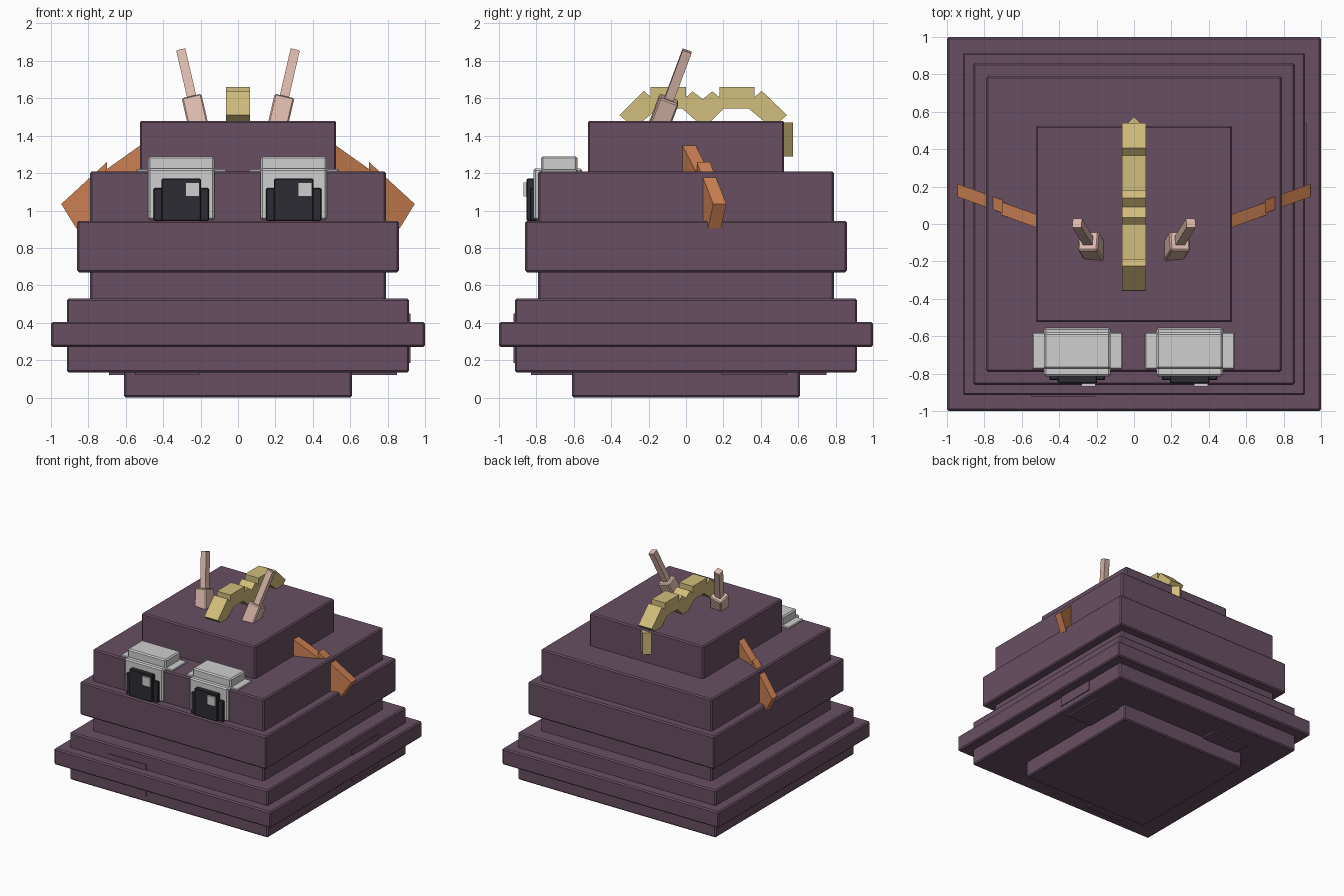
import bpy, bmesh, math
from mathutils import Euler, Vector

cube = bpy.data.objects.get("Cube")
if cube:
    bpy.data.objects.remove(cube, do_unlink=True)


def material(name, r, g, b):
    m = bpy.data.materials.new(name)
    m.use_nodes = True
    m.diffuse_color = (r, g, b, 1)
    m.node_tree.nodes["Principled BSDF"].inputs["Base Color"].default_value = (r, g, b, 1)
    return m


purple = material("dusky purple", 0.14, 0.078, 0.122)
grey = material("light grey", 0.62, 0.62, 0.62)
dark = material("near black", 0.025, 0.025, 0.033)
orange = material("burnt orange", 0.6, 0.215, 0.085)
gold = material("pale gold", 0.64, 0.51, 0.2)
pink = material("dusty pink", 0.71, 0.48, 0.41)


def finish(name, bm, mat, bevel=0):
    bmesh.ops.recalc_face_normals(bm, faces=bm.faces[:])
    mesh = bpy.data.meshes.new(name)
    bm.to_mesh(mesh)
    bm.free()
    mesh.materials.append(mat)
    ob = bpy.data.objects.new(name, mesh)
    bpy.context.collection.objects.link(ob)
    if bevel:
        mod = ob.modifiers.new("edge_bevel", 'BEVEL')
        mod.width = bevel
        mod.segments = 1
    return ob


def box(name, x, y, z, mat, bevel=0):
    """Box from (min, max) pairs."""
    bm = bmesh.new()
    bmesh.ops.create_cube(bm, size=1)
    for v in bm.verts:
        v.co = [sum(p) / 2 + c * (p[1] - p[0]) for p, c in zip((x, y, z), v.co)]
    return finish(name, bm, mat, bevel)


def prism(name, points, step, mat):
    """Polygon swept along the vector step."""
    bm = bmesh.new()
    face = bm.faces.new([bm.verts.new(p) for p in points])
    out = bmesh.ops.extrude_face_region(bm, geom=[face])
    moved = [g for g in out["geom"] if isinstance(g, bmesh.types.BMVert)]
    bmesh.ops.translate(bm, verts=moved, vec=step)
    return finish(name, bm, mat)


# Stacked square body tiers
tiers = [("foot", 0.61, 0, 0.15), ("lower_tier", 0.915, 0.135, 0.53),
         ("wide_rim", 1.0, 0.27, 0.405), ("waist_tier", 0.79, 0.5, 0.7),
         ("middle_tier", 0.86, 0.67, 0.945), ("eye_tier", 0.79, 0.92, 1.21),
         ("head_tier", 0.525, 1.19, 1.48)]
for name, h, z0, z1 in tiers:
    box(name, (-h, h), (-h, h), (z0, z1), purple, 0.01)

# Shallow raised panels on the lower tier
box("front_panel", (-0.55, -0.205), (-0.922, -0.8), (0.185, 0.45), purple)
box("side_panel", (0.8, 0.922), (0.19, 0.54), (0.185, 0.45), purple)
box("under_panel_front", (-0.55, -0.205), (-0.83, -0.58), (0.122, 0.2), purple)
box("under_panel_back", (-0.55, -0.205), (0.55, 0.75), (0.122, 0.2), purple)
box("under_panel_left", (0.55, 0.85), (0.19, 0.54), (0.122, 0.2), purple)
box("under_panel_right", (-0.69, -0.55), (0.19, 0.54), (0.122, 0.2), purple)

# Eyes
for side, cx in (("right", -0.303), ("left", 0.298)):
    def span(h):
        return (cx - h, cx + h)
    box(side + "_eye_socket", span(0.178), (-0.815, -0.555), (0.95, 1.225), grey, 0.01)
    box(side + "_eye_flange", span(0.24), (-0.775, -0.58), (1.2, 1.222), grey, 0.005)
    box(side + "_eye_cap", span(0.178), (-0.775, -0.58), (1.2, 1.29), grey, 0.01)
    box(side + "_eye_iris", span(0.148), (-0.835, -0.78), (0.945, 1.12), dark, 0.005)
    box(side + "_eye_pupil", span(0.105), (-0.853, -0.78), (0.945, 1.17), dark, 0.005)
    box(side + "_eye_glint", (cx + 0.023, cx + 0.097), (-0.868, -0.8), (1.075, 1.15), grey)

# Side fins, swept back as they leave the body
upper = [(0.45, 1.4), (0.71, 1.215), (0.69, 1.18), (0.45, 1.18)]
lower = [(0.7, 1.26), (0.945, 1.035), (0.865, 0.905), (0.7, 1.0)]
for side, s in (("right", -1), ("left", 1)):
    for name, pts, x0, y0 in (("upper_fin", upper, 0.53, -0.016),
                              ("lower_fin", lower, 0.79, 0.09)):
        prism(f"{side}_{name}", [(s * x, y0 + 0.36 * (x - x0), z) for x, z in pts],
              (0, 0.07, 0), orange)

# Leaning antennae: thick root and thin rod
for side, s in (("right", -1), ("left", 1)):
    turn = Euler((math.radians(-20), math.radians(13 * s), 0))
    axis = Vector((0, 0, 1))
    axis.rotate(turn)
    root_top = Vector((0.245 * s, -0.09, 1.597))
    for name, h, z, bevel in (("antenna_root", 0.054, (-0.17, 0), 0.008),
                              ("antenna_rod", 0.025, (-0.05, 0.28), 0)):
        ob = box(f"{side}_{name}", (-h, h), (-h, h), z, pink, bevel)
        ob.location = root_top
        ob.rotation_euler = turn

# Double-humped crest along the top
crest = [(-0.355, 1.51), (-0.225, 1.64), (-0.19, 1.608), (-0.19, 1.66), (0, 1.66),
         (0, 1.605), (0.035, 1.637), (0.09, 1.595), (0.14, 1.637), (0.18, 1.605),
         (0.18, 1.66), (0.365, 1.66), (0.365, 1.605), (0.405, 1.64), (0.54, 1.51),
         (0.5, 1.475), (0.42, 1.475), (0.335, 1.545), (0.2, 1.545), (0.13, 1.475),
         (0.06, 1.475), (-0.02, 1.545), (-0.15, 1.545), (-0.235, 1.475), (-0.315, 1.475)]
prism("crest", [(-0.063, y, z) for y, z in crest], (0.126, 0, 0), gold)

# Ridge hanging down the back of the head
prism("crest_tail", [(-0.06, 0.513, 1.29), (0, 0.573, 1.29), (0.06, 0.513, 1.29),
                     (0, 0.453, 1.29)], (0, 0, 0.18), gold)
